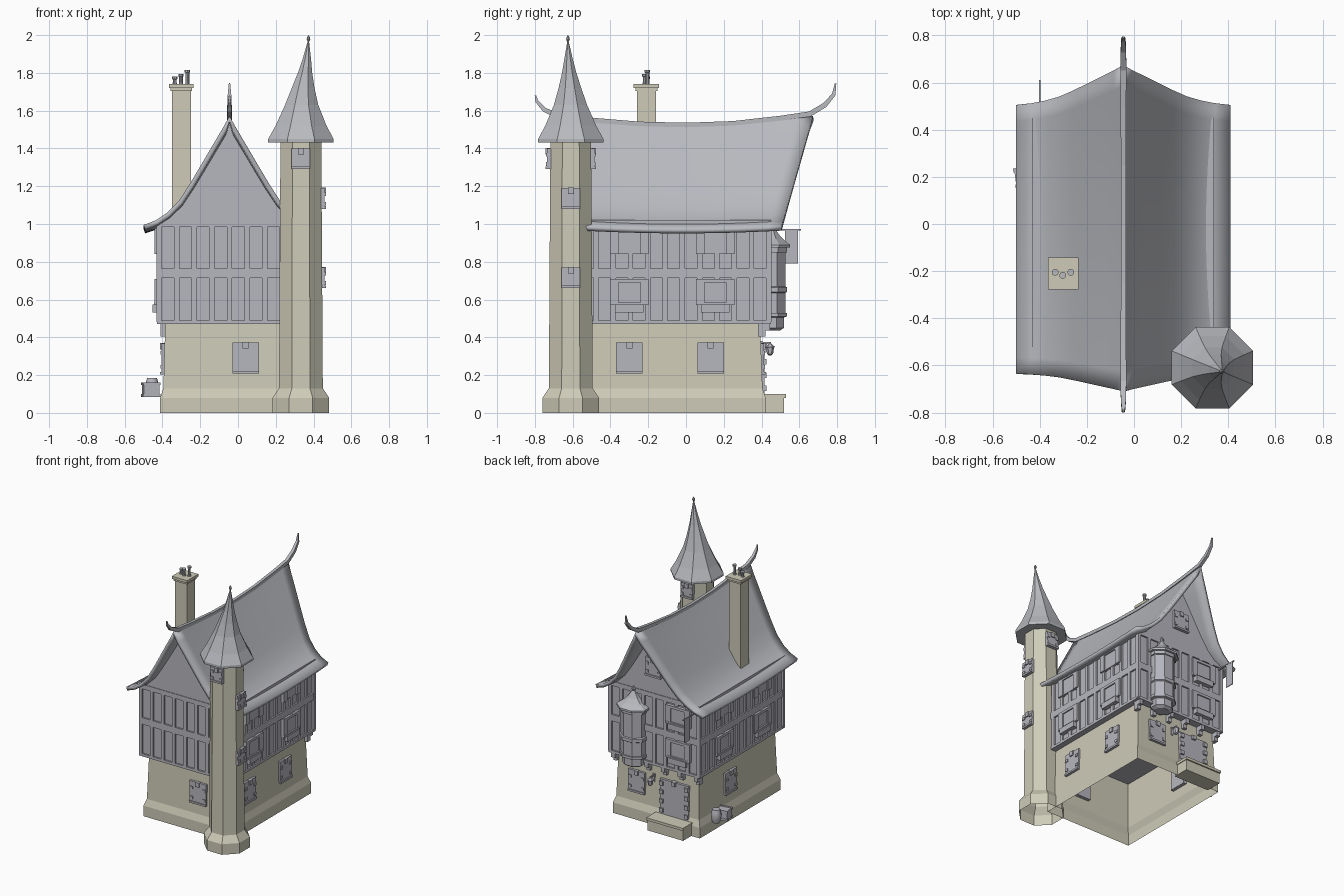
import bpy, bmesh, math
from mathutils import Matrix, Vector

if "Cube" in bpy.data.objects:
    bpy.data.objects.remove(bpy.data.objects["Cube"])

CX, CY = -0.045, -0.065          # centre of the house body


def material(name, rgb):
    m = bpy.data.materials.new(name)
    m.diffuse_color = (*rgb, 1)
    m.use_nodes = True
    m.node_tree.nodes["Principled BSDF"].inputs["Base Color"].default_value = m.diffuse_color
    return m


STONE = material("warm stone", (0.62, 0.60, 0.48))
TIMBER = material("grey timber", (0.47, 0.47, 0.52))
SLATE = material("grey slate", (0.48, 0.49, 0.52))


def finish(name, bm, mat, smooth=False, normals=True):
    if normals:
        bmesh.ops.recalc_face_normals(bm, faces=bm.faces)
    me = bpy.data.meshes.new(name)
    bm.to_mesh(me)
    bm.free()
    me.materials.append(mat)
    if smooth:
        for p in me.polygons:
            p.use_smooth = True
        me.set_sharp_from_angle(angle=math.radians(30))
    ob = bpy.data.objects.new(name, me)
    bpy.context.collection.objects.link(ob)
    return ob


def add_box(bm, lo, hi, mat=Matrix()):
    lo, hi = Vector(lo), Vector(hi)
    m = mat @ Matrix.Translation((lo + hi) / 2) @ Matrix.Diagonal((*(hi - lo), 1))
    bmesh.ops.create_cube(bm, size=1, matrix=m)


def loft(bm, rings, cap_start=True, cap_end=True):
    rows = [[bm.verts.new(p) for p in r] for r in rings]
    n = len(rows[0])
    for a, b in zip(rows, rows[1:]):
        for i in range(n):
            j = (i + 1) % n
            bm.faces.new((a[i], a[j], b[j], b[i]))
    if cap_start:
        bm.faces.new(rows[0][::-1])
    if cap_end:
        bm.faces.new(rows[-1])


def ring(x, y, z, flat, n=8, sx=1.0):
    r = flat / math.cos(math.pi / n)
    return [(x + sx * r * math.cos((i + .5) * math.tau / n),
             y + r * math.sin((i + .5) * math.tau / n), z) for i in range(n)]


def turned(name, x, y, prof, mat, n=8, sx=1.0, smooth=False, bottom=True):
    bm = bmesh.new()
    loft(bm, [ring(x, y, z, r, n, sx) for z, r in prof], cap_start=bottom)
    return finish(name, bm, mat, smooth)


def place(x, y, z, deg):
    """Frame for wall fittings: local -y points out of the wall."""
    return Matrix.Translation((x, y, z)) @ Matrix.Rotation(math.radians(deg), 4, 'Z')


# --- stone ground floor, open underneath ---
bm = bmesh.new()
loft(bm, [[(CX + sx * hx, CY + sy * hy, z) for sx, sy in ((-1, -1), (1, -1), (1, 1), (-1, 1))]
          for z, hx, hy in ((0, .367, .487), (.08, .367, .487), (.13, .35, .47), (.475, .34, .457))],
     False, False)
finish("stone_ground_floor", bm, STONE)

# --- timber upper storeys: recessed panels, beams and posts ---
HX, HY, PR = 0.373, 0.503, 0.012
bm = bmesh.new()
add_box(bm, (CX - HX, CY - HY, .472), (CX + HX, CY + HY, 1.0))
finish("wall_panels", bm, TIMBER)

bm = bmesh.new()
for z0, z1 in ((.47, .49), (.715, .765), (.985, 1.02)):
    add_box(bm, (CX - HX - PR, CY - HY - PR, z0), (CX + HX + PR, CY + HY + PR, z1))
finish("floor_beams", bm, TIMBER)

bm = bmesh.new()
for deg, half, out in ((0, HX, HY), (180, HX, HY), (90, HY, HX), (-90, HY, HX)):
    m = place(CX, CY, 0, deg)
    n = 8 if half == HX else 11
    for i in range(n + 1):
        x = -half + 2 * half * i / n
        add_box(bm, (x - .014, -out - PR, .48), (x + .014, -out + .01, 1.0), m)
finish("wall_posts", bm, TIMBER)

# --- swept roof: steep at the ridge, flared at the eaves, sagging midway ---
PROFILE = ((0, 1.572), (.04, 1.50), (.08, 1.433), (.155, 1.305), (.215, 1.205), (.27, 1.122),
           (.33, 1.062), (.39, 1.022), (.455, .997))


def end_z(d):
    for (a, za), (b, zb) in zip(PROFILE, PROFILE[1:]):
        if d <= b:
            return za + (zb - za) * (d - a) / (b - a)
    return PROFILE[-1][1]


def roof_z(d, y):
    t = d / .455
    v = min(1, abs(y + .02) / .65)
    return end_z(d) - (.05 - .028 * t) * (1 - v * v)


bm = bmesh.new()
xs = [-d for d, _ in PROFILE[:0:-1]] + [d for d, _ in PROFILE]
NV = 16
rows = []
for x in xs:
    d = abs(x)
    k = (end_z(d) - .997) / .575         # gable ends lean outward with height
    y0, y1 = -.635 - .075 * k, .505 + .168 * k
    rows.append([bm.verts.new((CX + x, y0 + (y1 - y0) * j / NV, roof_z(d, y0 + (y1 - y0) * j / NV)))
                 for j in range(NV + 1)])
for a, b in zip(rows, rows[1:]):
    for j in range(NV):
        bm.faces.new((a[j], b[j], b[j + 1], a[j + 1]))
roof = finish("main_roof", bm, SLATE, smooth=True, normals=False)
mod = roof.modifiers.new("thickness", 'SOLIDIFY')
mod.thickness = .026
mod.offset = -1

# --- gable walls ---
for name, y0, y1 in (("front_gable", CY - HY - .008, CY - HY + .02),
                     ("back_gable", CY + HY - .02, CY + HY + .008)):
    bm = bmesh.new()
    pts = [x for x in xs if abs(x) < .38]
    loft(bm, [[(CX - .36, y, .99)] + [(CX + x, y, roof_z(abs(x), y) - .012) for x in pts]
              + [(CX + .36, y, .99)] for y in (y0, y1)])
    finish(name, bm, TIMBER)

# --- ridge beam with upturned horns ---
PATH = ((-.797, 1.68, .004), (-.79, 1.65, .008), (-.75, 1.605, .012), (-.67, 1.568, .014),
        (-.5, 1.55, .013), (-.25, 1.53, .012), (0, 1.524, .012), (.25, 1.533, .012),
        (.5, 1.56, .013), (.655, 1.582, .014), (.735, 1.63, .013), (.782, 1.685, .010), (.792, 1.745, .004))
bm = bmesh.new()
rings = []
for i, (y, z, r) in enumerate(PATH):
    a, b = PATH[max(i - 1, 0)], PATH[min(i + 1, len(PATH) - 1)]
    t = Vector((0, b[0] - a[0], b[1] - a[1])).normalized()
    up = Vector((0, -t.z, t.y))
    c = Vector((CX, y, z))
    rings.append([c + Vector((sx * r * .9, 0, 0)) + up * sz * r
                  for sx, sz in ((-1, -1), (1, -1), (1, 1), (-1, 1))])
loft(bm, rings)
finish("ridge_beam", bm, SLATE)

# --- corner stair tower and its bent spire ---
TX, TY = .333, -.61
turned("stair_tower", TX, TY, ((0, .15), (.08, .15), (.13, .116), (1.46, .108)), STONE, bottom=False)
bm = bmesh.new()
loft(bm, [ring(TX + .04 * k, TY - .015 * k, z, r) for z, r, k in (
    (1.432, .165, 0), (1.432, .173, 0), (1.45, .173, 0), (1.52, .135, .02), (1.63, .088, .1),
    (1.72, .06, .3), (1.80, .038, .55), (1.88, .021, .8), (1.97, .003, 1))])
finish("tower_spire", bm, SLATE)
turned("spire_finial", TX + .04, TY - .015,
       ((1.955, .003), (1.965, .004), (1.978, .010), (1.988, .008), (2.0, .001)), SLATE)

# --- chimney with pots ---
bm = bmesh.new()
for lo, hi in (((-.35, -.26, 1.0), (-.25, -.16, 1.72)), ((-.365, -.277, 1.72), (-.235, -.143, 1.74)),
               ((-.357, -.268, 1.705), (-.243, -.152, 1.72))):
    add_box(bm, lo, hi)
finish("chimney_stack", bm, STONE)
for i, (x, y, h) in enumerate(((-.335, -.205, 1.78), (-.302, -.218, 1.793), (-.268, -.205, 1.815))):
    turned(f"chimney_pot_{i}", x, y, ((1.735, .013), (1.75, .010), (h - .015, .010), (h - .012, .014),
                                     (h, .014)), SLATE, n=10)


# --- plain shuttered windows: plate, key block, hinge bars, sill ---
def window(name, x, y, z, deg, w=.14, h=.165):
    m = place(x, y, z, deg)
    bm = bmesh.new()
    add_box(bm, (-w / 2, -.016, -h / 2), (w / 2, .02, h / 2), m)
    add_box(bm, (-.016, -.024, h / 2 - .032), (.016, 0, h / 2 + .003), m)
    for s in (-1, 1):
        for k in (-.25, .2):
            add_box(bm, (s * w * .38 - .012, -.022, k * h - .01), (s * w * .38 + .012, 0, k * h + .01), m)
    add_box(bm, (-w / 2, -.024, -h / 2), (w / 2, 0, -h / 2 + .014), m)
    finish(name, bm, TIMBER)


for i, y in enumerate((-.30, .13)):
    window(f"right_stone_window_{i}", CX + .343, y, .29, 90)
window("left_stone_window", CX - .343, .03, .285, -90)
window("front_stone_window", .04, CY - .462, .29, 0)
window("back_stone_window", .13, CY + .462, .285, 180)
window("gable_window", CX, CY + HY + .008, 1.22, 180, .13, .14)
for i, (dx, dy, z, deg) in enumerate(((0, -.11, 1.345, 0), (0, .11, 1.345, 180),
                                      (.11, 0, 1.135, 90), (.11, 0, .715, 90))):
    window(f"tower_window_{i}", TX + dx, TY + dy, z, deg, .098, .11)


# --- timber storey windows with open shutters and flower box ---
def shuttered(name, x, y, z, deg, box=True):
    m = place(x, y, z, deg)
    bm = bmesh.new()
    add_box(bm, (-.06, -.015, -.065), (.06, .02, .06), m)
    for s in (-1, 1):
        add_box(bm, (s * .08 - .022, -.024, -.07), (s * .08 + .022, 0, .07), m)
    add_box(bm, (-.1, -.024, .05), (.1, 0, .07), m)
    if box:
        add_box(bm, (-.075, -.034, -.108), (.075, 0, -.065), m)
        add_box(bm, (-.1, -.026, -.07), (.1, 0, -.055), m)
    finish(name, bm, TIMBER)


for side, deg in ((1, 90), (-1, -90)):
    for y in (-.30, .155):
        for z in (.64, .91):
            tag = ("right" if side > 0 else "left") + ("_front" if y < 0 else "_back")
            shuttered(f"{tag}_window_{'low' if z < .8 else 'high'}", CX + side * HX, y, z, deg, z < .8)
for z in (.64, .90):
    shuttered(f"back_window_{'low' if z < .8 else 'high'}", -.25, CY + HY, z, 180)

# --- oriel bay on the back ---
turned("oriel_bay", .125, .452, ((.435, .045), (.45, .066), (.505, .066), (.51, .082), (.53, .082),
       (.53, .074), (.635, .074), (.64, .082), (.665, .082), (.67, .074), (.85, .074), (.85, .082),
       (.875, .082)), TIMBER, sx=1.2)
turned("oriel_roof", .125, .452, ((.875, .098), (.89, .098), (.92, .062), (.95, .036), (.985, .016),
       (1.0, .008), (1.012, .012), (1.035, .002)), SLATE, sx=1.2)

# --- corbels under the back overhang ---
bm = bmesh.new()
for i in range(6):
    x = CX - .35 + .14 * i
    add_box(bm, (x - .015, .38, .435), (x + .015, .445, .472))
    add_box(bm, (x - .015, .38, .405), (x + .015, .42, .435))
finish("back_corbels", bm, TIMBER)

# --- door and doorstep ---
m = place(-.19, .395, 0, 180)
bm = bmesh.new()
add_box(bm, (-.12, -.02, .09), (.12, .03, .365), m)
add_box(bm, (-.016, -.035, .34), (.016, 0, .37), m)
for s in (-1, 1):
    for z in (.13, .2, .27, .335):
        add_box(bm, (s * .105 - .015, -.032, z - .015), (s * .105 + .015, 0, z + .015), m)
finish("door", bm, TIMBER)
bm = bmesh.new()
add_box(bm, (-.15, -.125, 0), (.15, .0, .08), m)
add_box(bm, (-.155, -.135, .08), (.155, .0, .1), m)
finish("doorstep", bm, STONE)

# --- wall lamp beside the door ---
turned("wall_lamp", -.01, .445, ((.305, .006), (.312, .014), (.345, .018), (.35, .022), (.37, .003)),
       TIMBER, n=6)
bm = bmesh.new()
add_box(bm, (-.014, .38, .365), (-.006, .45, .374))
add_box(bm, (-.018, .38, .32), (-.002, .405, .38))
finish("lamp_bracket", bm, TIMBER)

# --- hanging sign board ---
bm = bmesh.new()
add_box(bm, (-.404, .43, .965), (-.396, .61, .973))
add_box(bm, (-.403, .525, .79), (-.397, .592, .966))
finish("hanging_sign", bm, TIMBER)

# --- barrel and crate by the left wall ---
turned("barrel", -.455, .285, ((.085, .026), (.11, .033), (.135, .036), (.16, .033), (.185, .026)),
       TIMBER, n=12, smooth=True)
m = place(-.462, .2, 0, 8)
bm = bmesh.new()
add_box(bm, (-.042, -.038, .087), (.042, .038, .158), m)
for s in (-1, 1):
    add_box(bm, (-.046, s * .034 - .008, .085), (.046, s * .034 + .008, .1), m)
    add_box(bm, (-.046, s * .034 - .008, .147), (.046, s * .034 + .008, .162), m)
finish("crate", bm, TIMBER)
